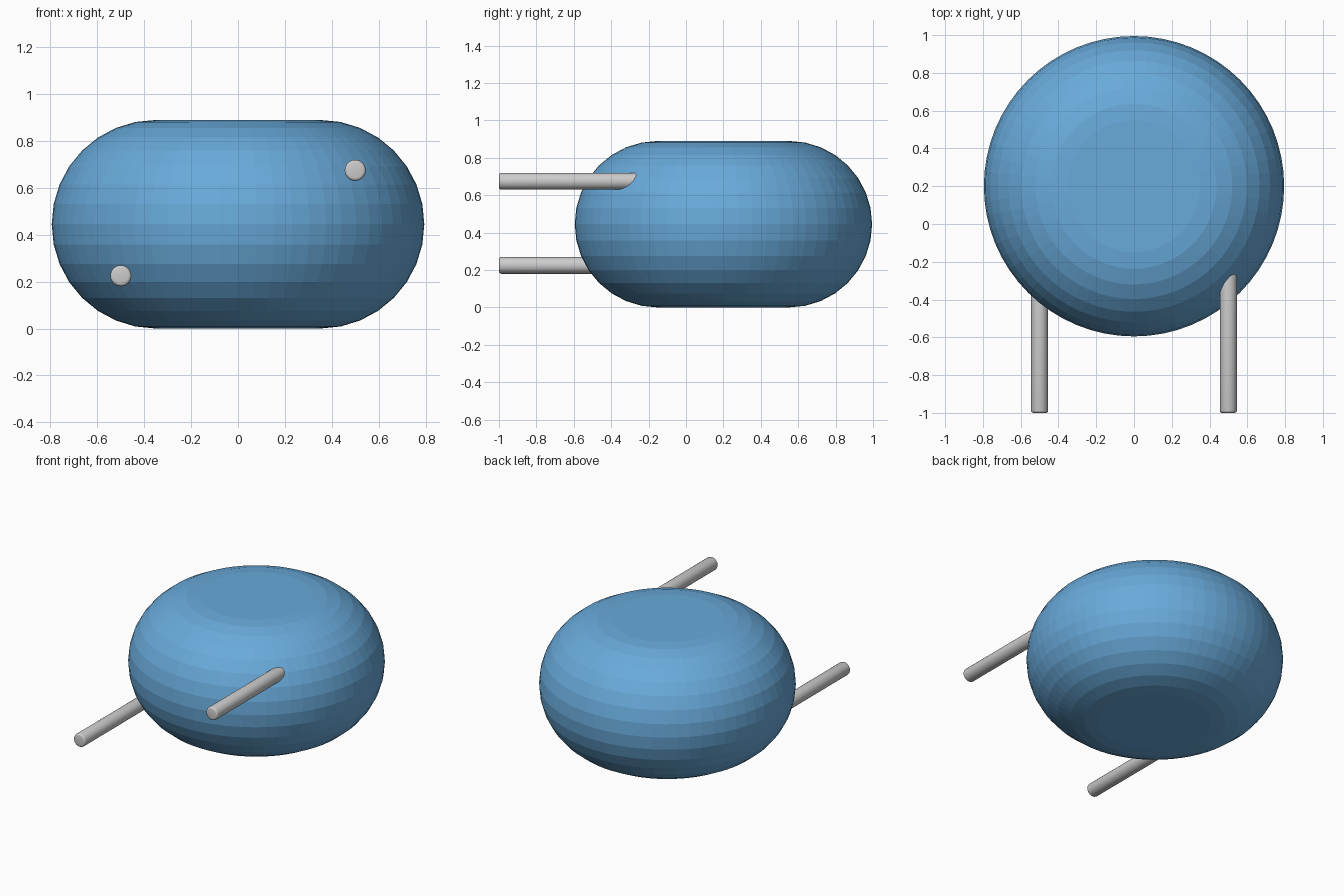
import bpy, bmesh, math
from mathutils import Matrix

if "Cube" in bpy.data.objects:
    bpy.data.objects.remove(bpy.data.objects["Cube"])

BODY_Y = 0.2
FLAT_R, ROUND_R = 0.35, 0.445
SIDES, ARC = 64, 16


def make_object(name, bm):
    bmesh.ops.recalc_face_normals(bm, faces=bm.faces)
    mesh = bpy.data.meshes.new(name)
    bm.to_mesh(mesh)
    bm.free()
    obj = bpy.data.objects.new(name, mesh)
    bpy.context.collection.objects.link(obj)
    return obj


# Disc body: half-round edge swept around a flat centre
bm = bmesh.new()
rings = []
for i in range(ARC + 1):
    a = -math.pi / 2 + math.pi * i / ARC
    r = FLAT_R + ROUND_R * math.cos(a)
    z = ROUND_R + ROUND_R * math.sin(a)
    rings.append([bm.verts.new((r * math.cos(t), BODY_Y + r * math.sin(t), z))
                  for t in (2 * math.pi * k / SIDES for k in range(SIDES))])
for low, high in zip(rings, rings[1:]):
    for k in range(SIDES):
        n = (k + 1) % SIDES
        bm.faces.new((low[k], low[n], high[n], high[k]))
bm.faces.new(rings[0][::-1])
bm.faces.new(rings[-1])
body = make_object("disc_body", bm)
blue = bpy.data.materials.new("blue_coating")
blue.diffuse_color = (0.14, 0.40, 0.70, 1)
blue.use_nodes = True
blue.node_tree.nodes["Principled BSDF"].inputs["Base Color"].default_value = blue.diffuse_color
body.data.materials.append(blue)


# Wire leads: diagonal pair running from inside the body to the front
def lead(name, x, z, y0=-1.0, y1=0.0, radius=0.045):
    bm = bmesh.new()
    bmesh.ops.create_cone(
        bm, cap_ends=True, segments=24, radius1=radius, radius2=radius, depth=y1 - y0,
        matrix=Matrix.Translation((x, (y0 + y1) / 2, z)) @ Matrix.Rotation(math.pi / 2, 4, 'X'))
    rims = [e for e in bm.edges if abs(e.verts[0].co.y - e.verts[1].co.y) < 1e-4]
    bmesh.ops.bevel(bm, geom=rims, offset=0.012, segments=3, profile=0.5, affect='EDGES')
    obj = make_object(name, bm)
    bpy.ops.object.select_all(action='DESELECT')
    obj.select_set(True)
    bpy.context.view_layer.objects.active = obj
    bpy.ops.object.shade_smooth_by_angle(angle=math.radians(40))


for name, side in (("left_lead", -1), ("right_lead", 1)):
    lead(name, side * 0.5, 0.45 + side * 0.225)
